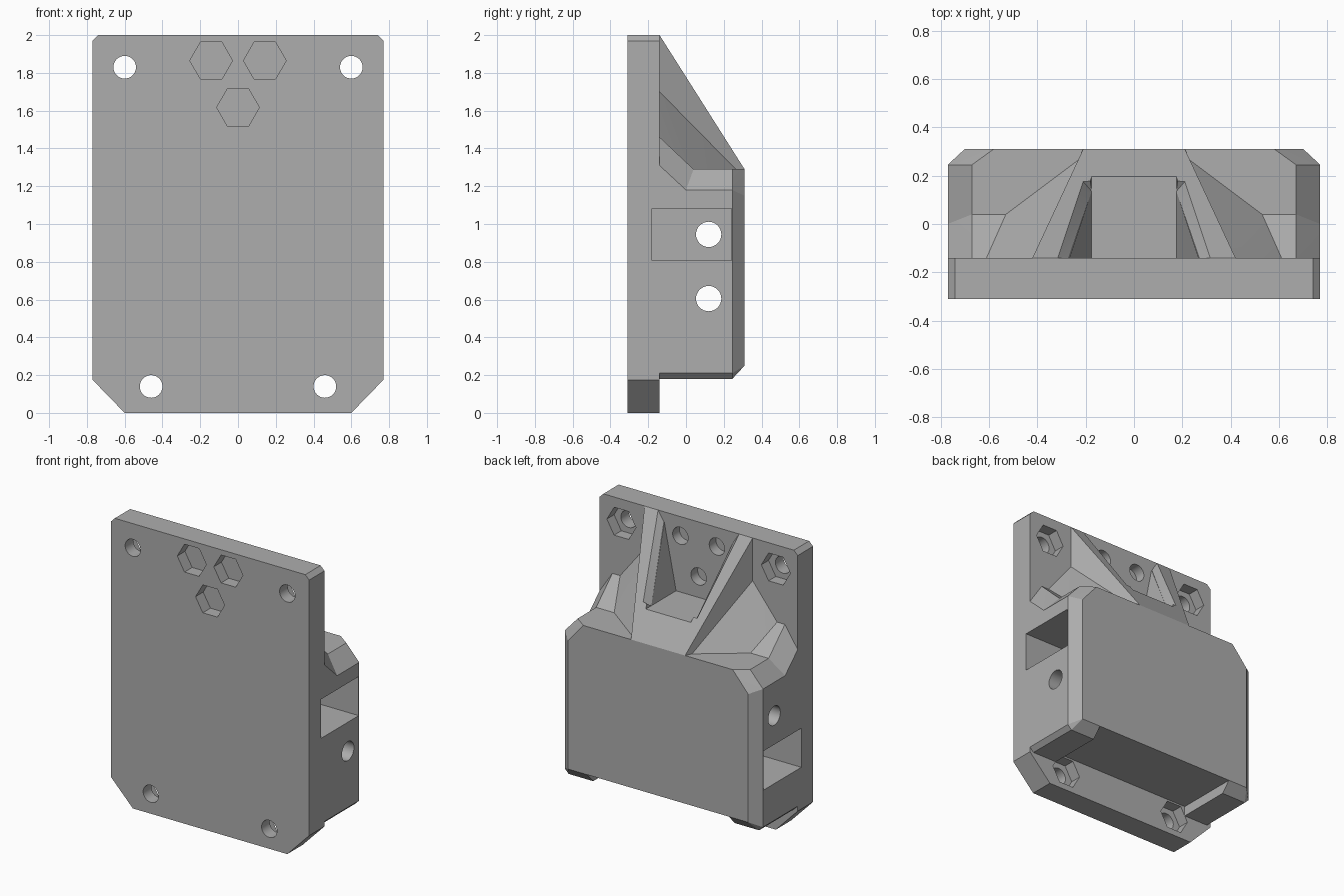
import bpy, bmesh
from math import cos, sin, pi, radians

cube = bpy.data.objects.get("Cube")
if cube:
    bpy.data.objects.remove(cube, do_unlink=True)

grey = bpy.data.materials.new("plain grey")
grey.use_nodes = True
colour = (0.42, 0.42, 0.42, 1)
grey.diffuse_color = colour
grey.node_tree.nodes["Principled BSDF"].inputs["Base Color"].default_value = colour

FRONT, FACE = -0.31, -0.14      # front and back faces of the plate
ROOT = -0.22                    # depth at which ribs are rooted in the plate


def hull(name, points, mirror=False):
    """Convex solid around the points, optionally mirrored across x."""
    pts = list(points)
    if mirror:
        pts += [(-x, y, z) for x, y, z in pts]
    bm = bmesh.new()
    for p in pts:
        bm.verts.new(p)
    bmesh.ops.convex_hull(bm, input=bm.verts[:])
    bmesh.ops.delete(bm, geom=[v for v in bm.verts if not v.link_faces], context='VERTS')
    bmesh.ops.dissolve_limit(bm, angle_limit=radians(0.5), verts=bm.verts[:], edges=bm.edges[:])
    bmesh.ops.recalc_face_normals(bm, faces=bm.faces[:])
    mesh = bpy.data.meshes.new(name)
    bm.to_mesh(mesh)
    bm.free()
    mesh.materials.append(grey)
    ob = bpy.data.objects.new(name, mesh)
    bpy.context.collection.objects.link(ob)
    return ob


def box(name, x, y, z):
    return hull(name, [(a, b, c) for a in x for b in y for c in z])


def rod(name, axis, start, end, u, v, r, sides=32):
    """Prism along x or y; u and v are the other two coordinates of its axis."""
    ring = [(u + r * cos(2 * pi * i / sides), v + r * sin(2 * pi * i / sides)) for i in range(sides)]
    if axis == 'y':
        return hull(name, [(a, t, b) for t in (start, end) for a, b in ring])
    return hull(name, [(t, a, b) for t in (start, end) for a, b in ring])


def combine(target, tool, operation):
    mod = target.modifiers.new("bool", 'BOOLEAN')
    mod.object, mod.operation, mod.solver = tool, operation, 'EXACT'
    graph = bpy.context.evaluated_depsgraph_get()
    mesh = bpy.data.meshes.new_from_object(target.evaluated_get(graph))
    target.modifiers.clear()
    target.data = mesh
    bpy.data.objects.remove(tool, do_unlink=True)


# Mounting plate with clipped corners
bracket = hull("mounting_bracket", [(x, y, z) for y in (FRONT, FACE) for x, z in
               ((0.6, 0), (0.77, 0.175), (0.77, 1.97), (0.74, 2))], mirror=True)

# Housing block, chamfered around its back face
rim = ((0.74, 0.18), (0.77, 0.21), (0.77, 1.18), (0.67, 1.29))
back = ((0.70, 0.25), (0.70, 1.15), (0.58, 1.29))
housing = hull("housing", [(x, y, z) for y in (ROOT, 0.245) for x, z in rim]
               + [(x, 0.31, z) for x, z in back], mirror=True)

# Sloped shoulder where the housing top meets the plate
shoulder = hull("shoulder", [(x, y, z) for x, y, z in (
    (0.77, FACE, 1.31), (0.77, 0, 1.18), (0.67, FACE, 1.46), (0.67, 0.04, 1.29),
    (0.77, ROOT, 1.31), (0.67, ROOT, 1.46), (0.77, ROOT, 1.1), (0.77, 0, 1.1),
    (0.67, 0.04, 1.1))], mirror=True)

# Broad gusset and the tall tapering wedge above it
gusset = hull("gusset", [(0.42, FACE, 1.7), (0.61, FACE, 1.46), (0.53, 0.04, 1.29),
              (0.21, 0.28, 1.29), (0.42, ROOT, 1.7), (0.61, ROOT, 1.46), (0.61, ROOT, 1.2),
              (0.53, 0.04, 1.2), (0.21, 0.28, 1.2)], mirror=True)
wedge = hull("wedge", [(0.42, y, z) for y in (ROOT, FACE) for z in (1.2, 2)]
             + [(0.21, 0.31, z) for z in (1.2, 1.29)], mirror=True)
for part in (housing, shoulder, gusset, wedge):
    combine(bracket, part, 'UNION')

cutters = []

# Tapered pocket in the wedge, with a bevelled mouth
cutters.append(hull("pocket", [(x, y, z) for y in (FACE, 0.5) for x, z in
                    ((0.175, 1.47), (0.285, 2.02))], mirror=True))
mouth = [(0.315, FACE, 2), (0.21, 0.175, 1.503)]
cutters.append(hull("pocket_bevel", mouth + [(x, y + 0.17, z + 0.11) for x, y, z in mouth]
                    + [(0.27, FACE, 1.93), (0.175, 0.135, 1.47)], mirror=True))

# Clearance under the housing, leaving a foot at each side
cutters.append(box("underside_gap", (-0.55, 0.55), (FACE, 0.5), (0.05, 0.25)))

# Slots and through bores in the sides
for s, z in ((1, 0.945), (-1, 0.605)):
    cutters.append(box("side_slot", (s * 0.9, s * -0.45), (-0.18, 0.24), (z - 0.137, z + 0.137)))
    cutters.append(rod("side_bore", 'x', -1, 1, 0.12, z, 0.067))

# Mounting holes with nut recesses on the back
for x, z in ((0.6, 1.83), (0.46, 0.14)):
    for s in (1, -1):
        cutters.append(rod("mount_hole", 'y', -0.5, 0, s * x, z, 0.06))
        cutters.append(rod("nut_recess", 'y', -0.22, FACE + 0.02, s * x, z, 0.113, 6))

# Three nut recesses on the front, each meeting a blind hole from the back
for x, z in ((-0.142, 1.865), (0.142, 1.865), (0, 1.617)):
    cutters.append(rod("front_nut_recess", 'y', -0.4, -0.225, x, z, 0.113, 6))
    cutters.append(rod("blind_hole", 'y', -0.215, FACE + 0.03, x, z, 0.06))

for cutter in cutters:
    combine(bracket, cutter, 'DIFFERENCE')

bpy.ops.object.select_all(action='DESELECT')
bracket.select_set(True)
bpy.context.view_layer.objects.active = bracket
bpy.ops.object.shade_smooth_by_angle(angle=radians(20))
